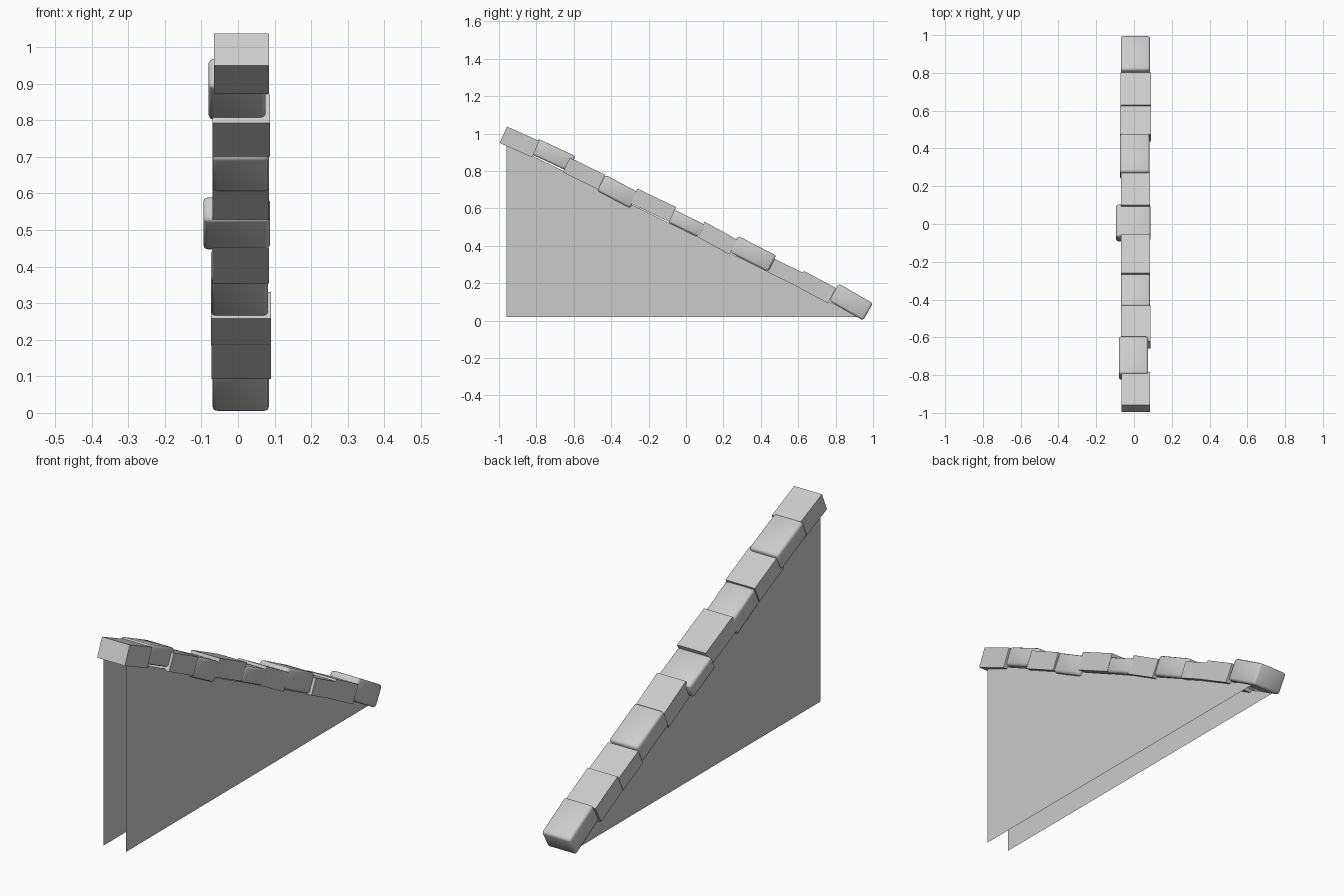
import bpy
import bmesh
from math import radians
from mathutils import Matrix

cube = bpy.data.objects.get("Cube")
if cube:
    bpy.data.objects.remove(cube, do_unlink=True)

stone = bpy.data.materials.new("light_grey_stone")
stone.use_nodes = True
COLOR = (0.6, 0.6, 0.6, 1.0)
stone.diffuse_color = COLOR
stone.node_tree.nodes["Principled BSDF"].inputs["Base Color"].default_value = COLOR


def finish(name, bm):
    """Turn a bmesh into a named, coloured object."""
    mesh = bpy.data.meshes.new(name)
    bm.to_mesh(mesh)
    bm.free()
    mesh.materials.append(stone)
    obj = bpy.data.objects.new(name, mesh)
    bpy.context.collection.objects.link(obj)
    return obj


def coping_block(name, x0, x1, y, z, length, thick, slope, worn):
    """A sloping coping stone; worn stones have softened edges."""
    bm = bmesh.new()
    bmesh.ops.create_cube(bm, size=1)
    bmesh.ops.scale(bm, vec=(x1 - x0, length, thick), verts=bm.verts)
    if worn:
        bmesh.ops.bevel(bm, geom=bm.edges[:], offset=0.012, segments=2,
                        profile=0.5, affect='EDGES')
    obj = finish(name, bm)
    obj.matrix_world = (Matrix.Translation(((x0 + x1) / 2, y, z))
                        @ Matrix.Rotation(radians(-slope), 4, 'X'))
    if worn:
        bpy.ops.object.select_all(action='DESELECT')
        obj.select_set(True)
        bpy.context.view_layer.objects.active = obj
        bpy.ops.object.shade_smooth_by_angle(angle=radians(50))


def side_sheet(name, x):
    """Thin triangular wall under the coping."""
    bm = bmesh.new()
    corners = [(x, -0.96, 0.02), (x, 0.93, 0.02), (x, -0.96, 0.95)]
    bm.faces.new([bm.verts.new(c) for c in corners])
    if x < 0:
        bmesh.ops.reverse_faces(bm, faces=bm.faces[:])
    finish(name, bm)


# Coping stones from top to bottom: x0, x1, y, z, length, thickness, slope, worn
stones = [
    (-0.065, 0.085, -0.89, 0.955, 0.19, 0.096, 24, False),
    (-0.08, 0.075, -0.71, 0.885, 0.22, 0.09, 25, True),
    (-0.07, 0.088, -0.545, 0.786, 0.21, 0.087, 26, False),
    (-0.07, 0.085, -0.365, 0.69, 0.2, 0.095, 28, True),
    (-0.07, 0.085, -0.175, 0.617, 0.23, 0.087, 25.5, False),
    (-0.095, 0.087, 0.005, 0.518, 0.19, 0.075, 26, True),
    (-0.07, 0.085, 0.166, 0.441, 0.2, 0.09, 29, False),
    (-0.074, 0.082, 0.358, 0.357, 0.23, 0.097, 27, True),
    (-0.074, 0.09, 0.532, 0.257, 0.17, 0.08, 26, False),
    (-0.072, 0.09, 0.695, 0.179, 0.195, 0.092, 28, False),
    (-0.07, 0.085, 0.882, 0.099, 0.21, 0.105, 30, True),
]
for number, values in enumerate(stones, 1):
    coping_block(f"coping_stone_{number}", *values)

# Two side walls
side_sheet("side_wall_left", 0.065)
side_sheet("side_wall_right", -0.055)
